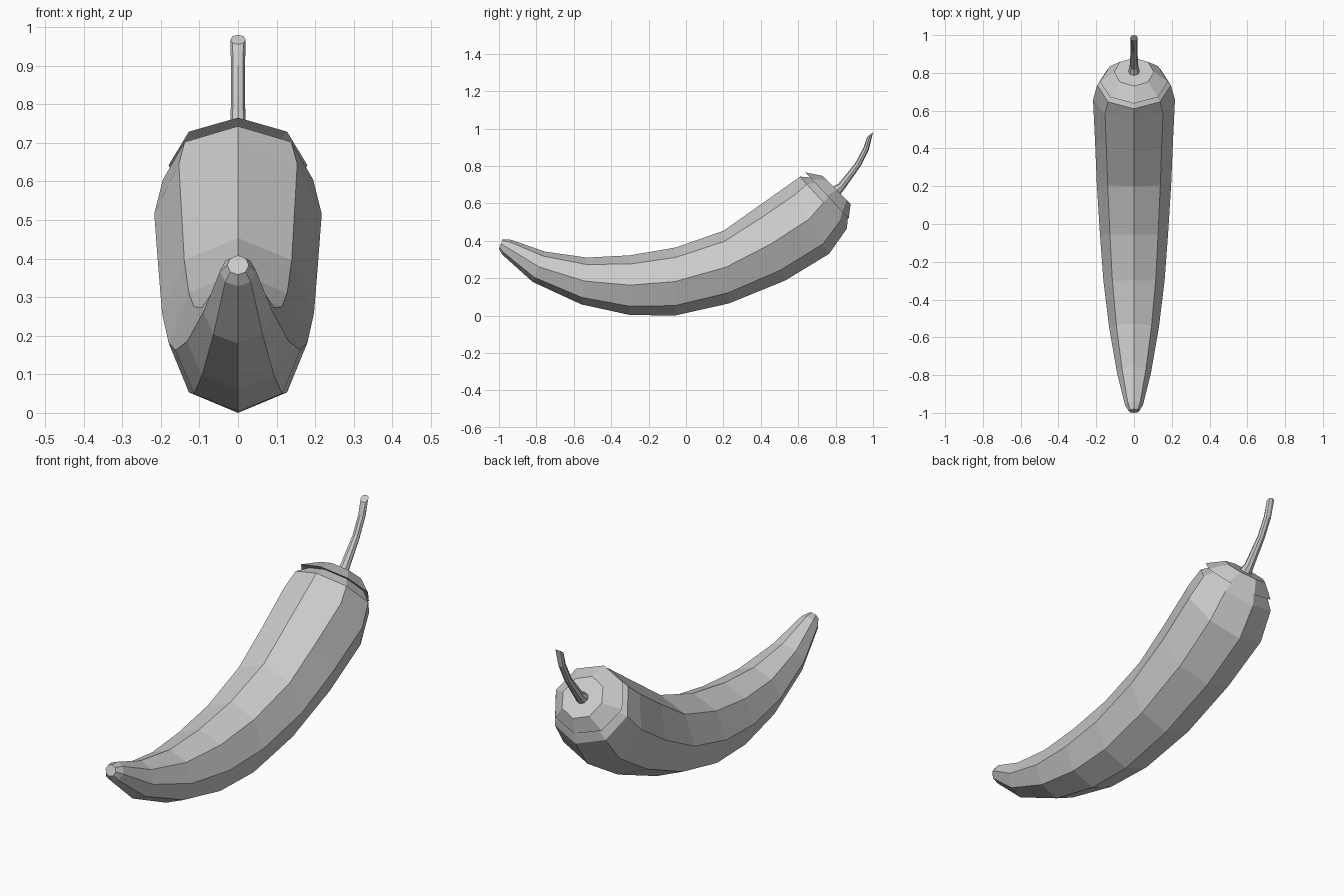
import bpy, bmesh, math
from mathutils import Vector


def loft(name, rings, sides=8):
    """Closed flat-shaded loft; each ring is (top y, top z, bottom y, bottom z, half width)."""
    bm = bmesh.new()
    loops = []
    for ty, tz, by, bz, hw in rings:
        top, bot = Vector((0, ty, tz)), Vector((0, by, bz))
        mid, up = (top + bot) / 2, (top - bot) / 2
        loops.append([bm.verts.new(mid + up * math.cos(a) + Vector((hw * math.sin(a), 0, 0)))
                      for a in (2 * math.pi * i / sides for i in range(sides))])
    for a, b in zip(loops, loops[1:]):
        for i in range(sides):
            j = (i + 1) % sides
            bm.faces.new((a[i], a[j], b[j], b[i]))
    bm.faces.new(loops[0])
    bm.faces.new(loops[-1])
    bmesh.ops.recalc_face_normals(bm, faces=bm.faces)
    mesh = bpy.data.meshes.new(name)
    bm.to_mesh(mesh)
    bm.free()
    obj = bpy.data.objects.new(name, mesh)
    bpy.context.collection.objects.link(obj)
    return obj


# Curved pepper body, from pointed tip to shoulder
loft("pepper_body", [
    (-0.98, 0.408, -1.00, 0.358, 0.028),
    (-0.935, 0.405, -0.985, 0.328, 0.047),
    (-0.755, 0.342, -0.82, 0.18, 0.09),
    (-0.53, 0.31, -0.56, 0.06, 0.132),
    (-0.30, 0.322, -0.30, 0.003, 0.162),
    (-0.055, 0.364, -0.06, 0.0, 0.18),
    (0.20, 0.453, 0.23, 0.065, 0.197),
    (0.38, 0.58, 0.53, 0.187, 0.207),
    (0.55, 0.70, 0.765, 0.33, 0.217),
    (0.61, 0.743, 0.86, 0.465, 0.195),
    (0.71, 0.735, 0.872, 0.595, 0.107),
])

# Leafy cap overhanging the shoulder
loft("cap", [
    (0.672, 0.738, 0.852, 0.54, 0.155),
    (0.638, 0.765, 0.87, 0.518, 0.18),
    (0.73, 0.747, 0.88, 0.597, 0.105),
])

# Bent stem
loft("stem", [
    (0.775, 0.685, 0.82, 0.64, 0.032),
    (0.815, 0.705, 0.85, 0.68, 0.023),
    (0.905, 0.815, 0.933, 0.798, 0.018),
    (0.95, 0.90, 0.978, 0.888, 0.018),
    (0.968, 0.955, 1.00, 0.98, 0.02),
])
